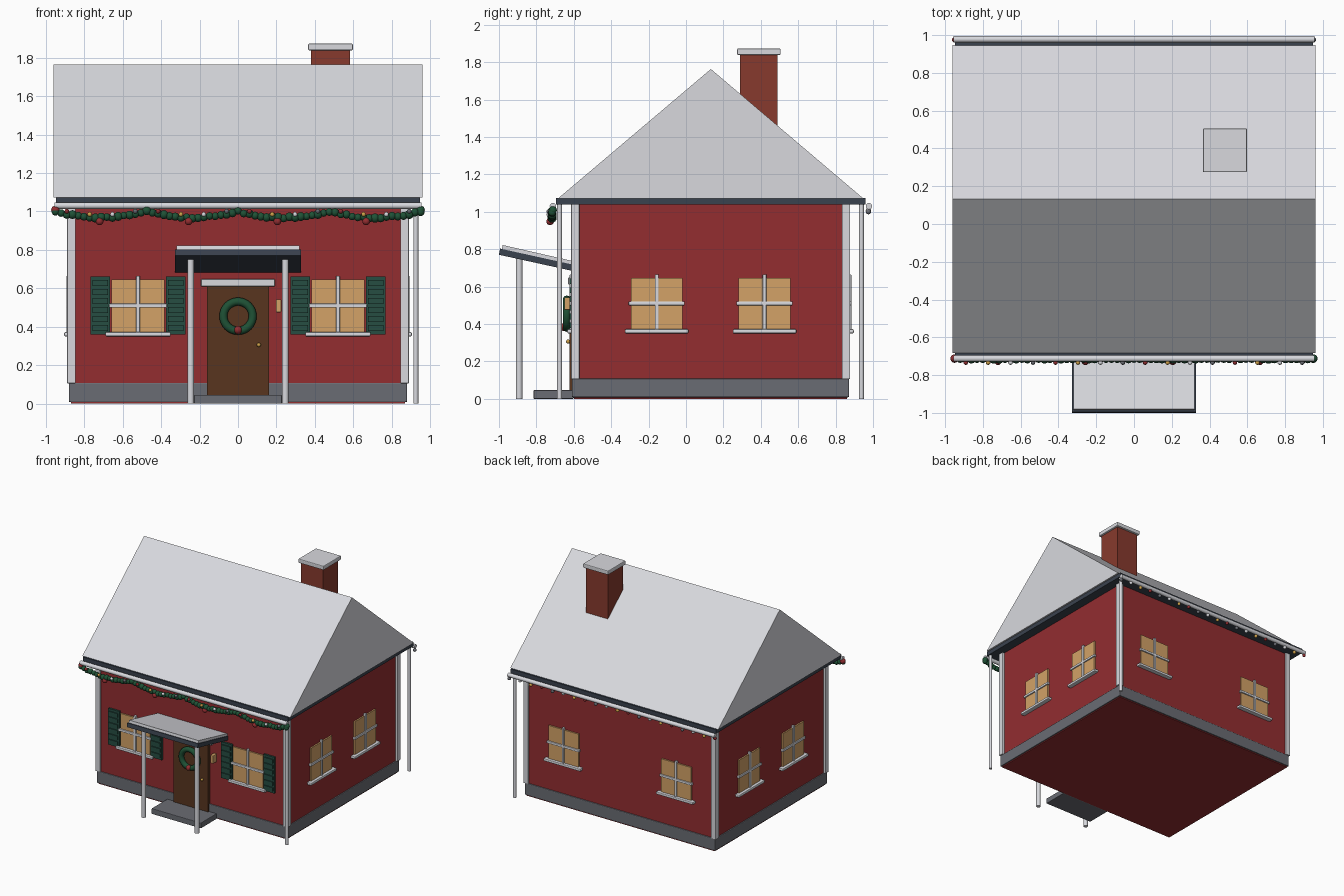
import bpy, bmesh, math, random
from mathutils import Matrix, Vector

random.seed(4)
if "Cube" in bpy.data.objects:
    bpy.data.objects.remove(bpy.data.objects["Cube"])


def material(name, code):
    srgb = [int(code[i:i + 2], 16) / 255 for i in (0, 2, 4)]
    rgba = [((c + 0.055) / 1.055) ** 2.4 for c in srgb] + [1]
    mat = bpy.data.materials.new(name)
    mat.use_nodes = True
    mat.diffuse_color = rgba
    mat.node_tree.nodes["Principled BSDF"].inputs["Base Color"].default_value = rgba
    return mat


RED = material("barn red", "932D30")
SNOW = material("snow white", "D8D9DE")
SLATE = material("dark slate", "3A424E")
STONE = material("foundation grey", "6A6C73")
AMBER = material("warm window", "D3A267")
SHUTTER = material("shutter green", "264D42")
PINE = material("pine green", "1F5236")
DOOR = material("door brown", "58351F")
BRICK = material("chimney brick", "873A2D")
GOLD = material("gold", "D0A24A")


def finish(name, bm, mats, smooth=False):
    mesh = bpy.data.meshes.new(name)
    bm.to_mesh(mesh)
    bm.free()
    obj = bpy.data.objects.new(name, mesh)
    bpy.context.collection.objects.link(obj)
    for m in mats:
        mesh.materials.append(m)
    if smooth:
        bpy.ops.object.select_all(action='DESELECT')
        obj.select_set(True)
        bpy.context.view_layer.objects.active = obj
        bpy.ops.object.shade_smooth_by_angle(angle=math.radians(40))
    return obj


def box(name, mat, x, y, z, bevel=0.0):
    """Box from (min, max) pairs."""
    bm = bmesh.new()
    bmesh.ops.create_cube(bm, size=1)
    spans = (x, y, z)
    for v in bm.verts:
        v.co = [(a + b) / 2 + c * (b - a) for (a, b), c in zip(spans, v.co)]
    if bevel:
        bmesh.ops.bevel(bm, geom=bm.edges[:], offset=bevel, segments=2,
                        affect='EDGES', profile=0.5)
    return finish(name, bm, [mat])


def rod(name, mat, start, end, radius):
    a, b = Vector(start), Vector(end)
    turn = (b - a).to_track_quat('Z', 'Y').to_matrix().to_4x4()
    bm = bmesh.new()
    bmesh.ops.create_cone(bm, cap_ends=True, segments=16, radius1=radius,
                          radius2=radius, depth=(b - a).length,
                          matrix=Matrix.Translation((a + b) / 2) @ turn)
    return finish(name, bm, [mat], True)


def prism(name, mat, profile, half_width):
    """Extrude a (y, z) outline along x."""
    bm = bmesh.new()
    face = bm.faces.new([bm.verts.new((-half_width, y, z)) for y, z in profile])
    grown = bmesh.ops.extrude_face_region(bm, geom=[face])["geom"]
    bmesh.ops.translate(bm, vec=(2 * half_width, 0, 0),
                        verts=[g for g in grown if isinstance(g, bmesh.types.BMVert)])
    bmesh.ops.recalc_face_normals(bm, faces=bm.faces)
    return finish(name, bm, [mat])


def beads(name, mats, items):
    """Many spheres in one mesh; items hold (position, radius, material slot)."""
    bm = bmesh.new()
    for pos, radius, slot in items:
        made = bmesh.ops.create_uvsphere(bm, u_segments=12, v_segments=8, radius=radius,
                                         matrix=Matrix.Translation(pos))
        for f in {f for v in made["verts"] for f in v.link_faces}:
            f.material_index = slot
    return finish(name, bm, mats, True)


# House shell
MID = 0.133
FRONT, BACK, SIDE = -0.6, 0.862, 0.87
box("walls", RED, (-SIDE, SIDE), (FRONT, BACK), (0, 1.05))
box("foundation", STONE, (-0.88, 0.88), (-0.61, 0.872), (0.008, 0.108), 0.006)
for sx in (-1, 1):
    for cy, label in ((-0.592, "front"), (0.855, "back")):
        cx = sx * 0.867
        box(label + "_corner_trim", SNOW, (cx - 0.022, cx + 0.022),
            (cy - 0.022, cy + 0.022), (0.106, 1.045), 0.003)

# Roof and eaves
prism("roof", SNOW, [(-0.683, 1.072), (0.947, 1.072), (MID, 1.763)], 0.96)
box("soffit", SLATE, (-0.947, 0.947), (-0.695, 0.96), (1.038, 1.073))
for y, label in ((-0.712, "front"), (0.978, "back")):
    rod(label + "_gutter", SNOW, (-0.955, y, 1.03), (0.955, y, 1.03), 0.017)
for y, label in ((-0.676, "front"), (0.938, "back")):
    rod(label + "_downspout", SNOW, (0.925, y, 0), (0.925, y, 1.04), 0.013)

# Chimney
box("chimney", BRICK, (0.38, 0.582), (0.29, 0.488), (1.3, 1.845))
box("chimney_cap", SNOW, (0.365, 0.598), (0.274, 0.506), (1.838, 1.873), 0.006)


# Windows are built facing the front, then turned onto their wall
def window(label, origin, angle, shutters=False):
    parts = [
        box(label + "_pane", AMBER, (-0.138, 0.138), (-0.012, 0.01), (0.37, 0.647)),
        box(label + "_upright_bar", SNOW, (-0.01, 0.01), (-0.022, 0), (0.37, 0.665), 0.004),
        box(label + "_cross_bar", SNOW, (-0.15, 0.15), (-0.022, 0), (0.5, 0.52), 0.004),
        box(label + "_sill", SNOW, (-0.17, 0.17), (-0.035, 0.01), (0.35, 0.372), 0.006)]
    if shutters:
        for s in (-1, 1):
            parts.append(box("shutter", SHUTTER, sorted((s * 0.145, s * 0.247)),
                             (-0.016, 0.01), (0.36, 0.662)))
            for i in range(6):
                z = 0.378 + i * 0.047
                parts.append(box("shutter_slat", SHUTTER, sorted((s * 0.155, s * 0.237)),
                                 (-0.024, 0), (z, z + 0.03)))
    for p in parts:
        p.data.transform(Matrix.Translation(origin) @ Matrix.Rotation(angle, 4, 'Z'))


for s in (-1, 1):
    window("front_window", (s * 0.52, FRONT, 0), 0, True)
    window("back_window", (s * 0.52, BACK, 0), math.pi)
    for y in (-0.157, 0.42):
        window("side_window", (s * SIDE, y, 0), s * math.pi / 2)

# Door, lintel, knob and lamp
box("door", DOOR, (-0.16, 0.16), (-0.622, -0.59), (0.046, 0.612))
box("door_lintel", SNOW, (-0.192, 0.192), (-0.63, -0.59), (0.61, 0.648), 0.004)
beads("door_knob", [GOLD], [((0.108, -0.63, 0.306), 0.011, 0)])
box("wall_lamp", AMBER, (0.197, 0.225), (-0.65, -0.6), (0.475, 0.542), 0.004)

# Wreath with a red bauble
bm = bmesh.new()
rings, sides = 32, 10
grid = []
for i in range(rings):
    a = math.tau * i / rings
    loop = []
    for j in range(sides):
        b = math.tau * j / sides
        r = 0.076 + 0.021 * math.cos(b)
        loop.append(bm.verts.new((r * math.cos(a), -0.638 + 0.021 * math.sin(b),
                                  0.455 + r * math.sin(a))))
    grid.append(loop)
for i in range(rings):
    p, q = grid[i], grid[(i + 1) % rings]
    for j in range(sides):
        k = (j + 1) % sides
        bm.faces.new((p[j], q[j], q[k], p[k]))
bmesh.ops.recalc_face_normals(bm, faces=bm.faces)
finish("wreath", bm, [PINE], True)
beads("wreath_bauble", [RED], [((0, -0.652, 0.383), 0.021, 0)])

# Porch
box("porch_step", STONE, (-0.228, 0.228), (-0.815, -0.6), (0, 0.046), 0.004)
for s in (-1, 1):
    rod("porch_post", SNOW, (s * 0.246, -0.892, 0), (s * 0.246, -0.892, 0.75), 0.0175)
prism("porch_roof", SLATE, [(-1, 0.77), (-0.994, 0.803), (-0.59, 0.714), (-0.59, 0.68)], 0.327)
prism("porch_snow", SNOW, [(-0.984, 0.8), (-0.98, 0.822), (-0.59, 0.733), (-0.59, 0.713)], 0.321)

# Garland in four swags with lights and hanging baubles
trim_mats = [PINE, RED, GOLD, SNOW, STONE]
garland, lights = [], []
count, swag = 64, 0.475
for i in range(count + 1):
    x = -0.95 + 1.9 * i / count
    t = ((x + 0.95) / swag) % 1
    z = 1.0 - 0.13 * t * (1 - t)
    garland.append(((x, -0.716, z + random.uniform(-0.004, 0.004)),
                    random.uniform(0.019, 0.024), 0))
    if i % 4 == 2:
        lights.append(((x, -0.734, z + 0.015), 0.012, 1 + (i // 4) % 4))
for x in (-0.72, -0.257, 0.205, 0.667):
    garland.append(((x, -0.727, 0.948), 0.02, 1))
for s in (-1, 1):
    garland.append(((s * 0.95, -0.712, 1.008), 0.022, 1 if s < 0 else 0))
beads("garland", trim_mats, garland)
beads("front_lights", trim_mats, lights)

# String lights under the back gutter
beads("back_lights", trim_mats,
      [((-0.95 + 0.1 * i, 0.975, 1.008 - 0.008 * (i % 2)), 0.014, 1 + i % 4)
       for i in range(20)])
